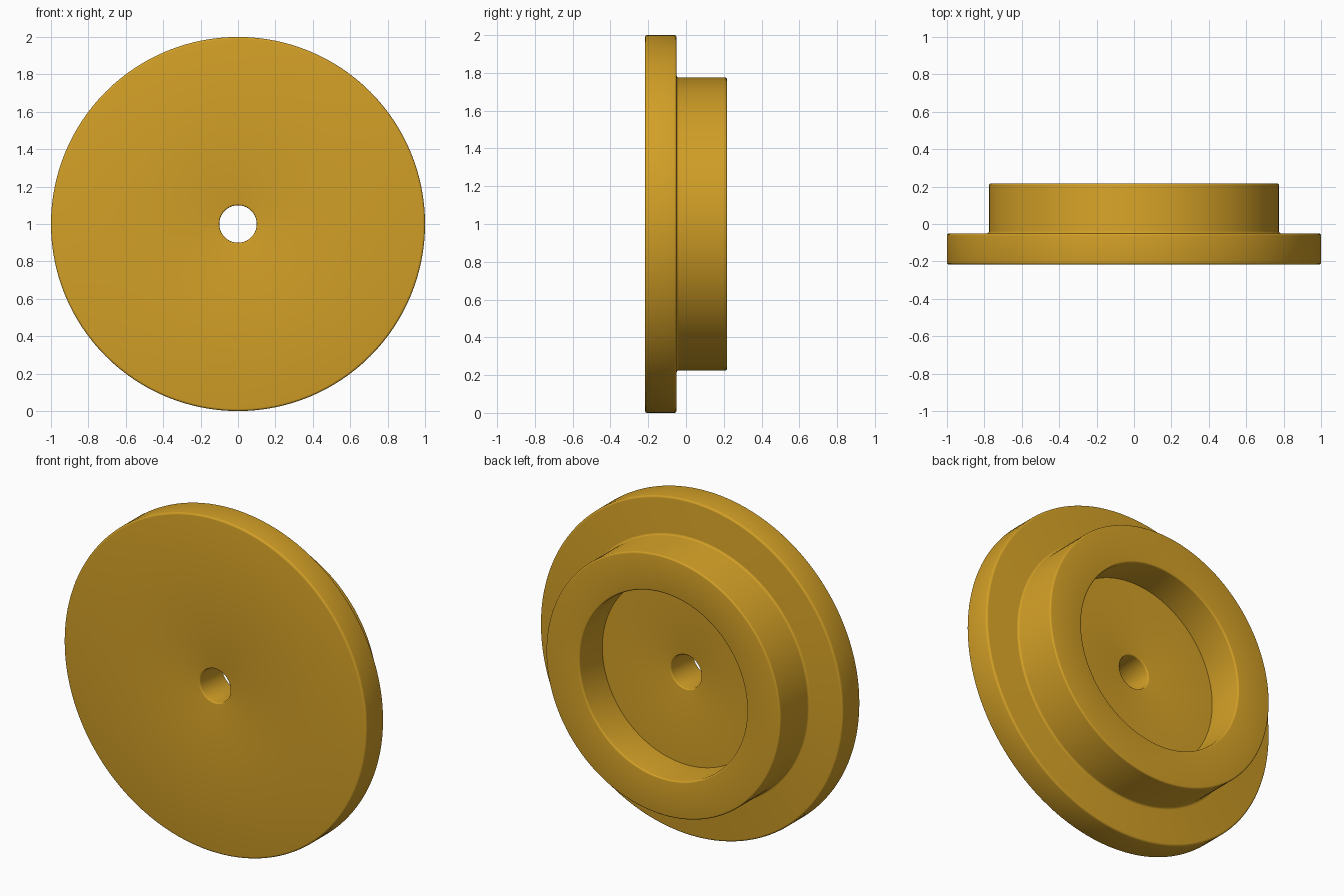
import bpy, bmesh, math
from mathutils import Vector, Matrix

if "Cube" in bpy.data.objects:
    bpy.data.objects.remove(bpy.data.objects["Cube"])

SEGMENTS = 128

# Closed half-section: (radius, y, corner rounding)
SECTION = [
    (0.10, -0.217, 0.008),   # bore, front
    (1.00, -0.217, 0.012),   # flange, front rim
    (1.00, -0.050, 0.012),   # flange, back rim
    (0.775, -0.050, 0.012),  # hub root
    (0.775, 0.217, 0.010),   # hub, back rim
    (0.553, 0.217, 0.010),   # recess mouth
    (0.553, 0.000, 0.0),     # recess floor edge
    (0.10, 0.000, 0.008),    # bore, back
]


def rounded(section, steps=4):
    """Replace each right-angled corner by a small arc."""
    points = []
    for i, (r, y, f) in enumerate(section):
        p = Vector((r, y))
        if f == 0:
            points.append(p)
            continue
        a = (Vector(section[i - 1][:2]) - p).normalized() * f
        b = (Vector(section[(i + 1) % len(section)][:2]) - p).normalized() * f
        centre = p + a + b
        for k in range(steps + 1):
            t = math.pi / 2 * k / steps
            points.append(centre - b * math.cos(t) - a * math.sin(t))
    return points


def lathe(name, section, material):
    """Revolve a closed section about the y axis."""
    bm = bmesh.new()
    rings = []
    for s in range(SEGMENTS):
        turn = Matrix.Rotation(2 * math.pi * s / SEGMENTS, 3, 'Y')
        rings.append([bm.verts.new(turn @ Vector((p.x, p.y, 0))) for p in section])
    n = len(section)
    for s in range(SEGMENTS):
        a, b = rings[s], rings[(s + 1) % SEGMENTS]
        for i in range(n):
            j = (i + 1) % n
            bm.faces.new((a[i], a[j], b[j], b[i]))
    bmesh.ops.recalc_face_normals(bm, faces=bm.faces)
    mesh = bpy.data.meshes.new(name)
    bm.to_mesh(mesh)
    bm.free()
    mesh.materials.append(material)
    obj = bpy.data.objects.new(name, mesh)
    bpy.context.collection.objects.link(obj)
    return obj


brass = bpy.data.materials.new("brass_yellow")
brass.diffuse_color = (0.65, 0.35, 0.02, 1)
brass.use_nodes = True
brass.node_tree.nodes["Principled BSDF"].inputs["Base Color"].default_value = brass.diffuse_color

# Flanged disc with hub, recess and bore
disc = lathe("flanged_disc", rounded(SECTION), brass)
disc.location.z = 1.0
bpy.context.view_layer.objects.active = disc
disc.select_set(True)
bpy.ops.object.shade_smooth_by_angle(angle=math.radians(35))
